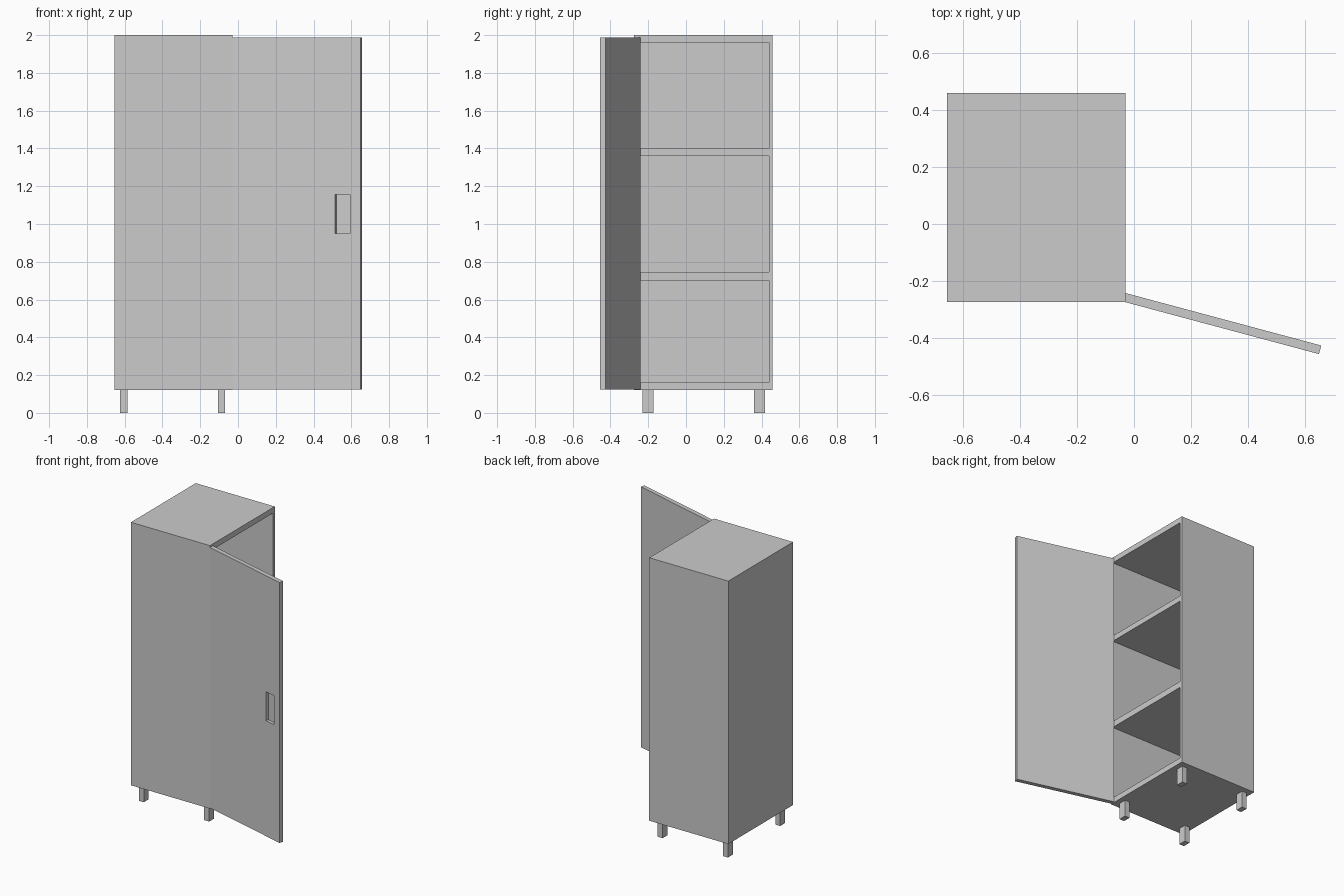
import bpy, bmesh, math
from mathutils import Matrix

if "Cube" in bpy.data.objects:
    bpy.data.objects.remove(bpy.data.objects["Cube"])


def box(name, lo, hi, matrix=None):
    """Axis-aligned box between two corners, optionally placed by a matrix."""
    bm = bmesh.new()
    bmesh.ops.create_cube(bm, size=1)
    for v in bm.verts:
        v.co = [l + (c + 0.5) * (h - l) for c, l, h in zip(v.co, lo, hi)]
    mesh = bpy.data.meshes.new(name)
    bm.to_mesh(mesh)
    bm.free()
    ob = bpy.data.objects.new(name, mesh)
    bpy.context.collection.objects.link(ob)
    if matrix:
        ob.matrix_world = matrix
    return ob


def cut(ob, cutter):
    """Subtract the cutter, then hide it."""
    mod = ob.modifiers.new("cut", "BOOLEAN")
    mod.operation = "DIFFERENCE"
    mod.solver = "EXACT"
    mod.object = cutter
    cutter.hide_render = True
    cutter.display_type = "WIRE"
    cutter.hide_set(True)


X0, X1 = -0.655, -0.03
Y0, Y1 = -0.274, 0.458
Z0, Z1 = 0.12, 2.0
WALL, SLAB = 0.018, 0.04

# Cabinet shell, open on the +x side
shell = box("cabinet_shell", (X0, Y0, Z0), (X1, Y1, Z1))
cavity = box("cavity_cutter", (X0 + WALL, Y0 + WALL, Z0 + SLAB),
             (X1 + 0.1, Y1 - WALL, Z1 - SLAB))
cut(shell, cavity)

# Two shelves, flush with the opening
for name, z, t in (("lower_shelf", 0.70, 0.045), ("upper_shelf", 1.36, 0.04)):
    box(name, (X0 + WALL, Y0 + WALL, z), (X1, Y1 - WALL, z + t))

# Four legs
for side, x in (("left", -0.624), ("right", -0.107)):
    for end, y in (("front", -0.229), ("back", 0.361)):
        box(f"{end}_{side}_leg", (x, y, 0), (x + 0.039, y + 0.056, Z0))

# Door swung open about the front right corner, with a recessed pull
hinge = Matrix.Translation((-0.037, -0.272, 0)) @ Matrix.Rotation(math.radians(-15), 4, "Z")
door = box("door", (0, 0, 0.125), (0.709, 0.031, 1.987), hinge)
pull = box("pull_cutter", (0.571, -0.05, 0.95), (0.653, 0.022, 1.157), hinge)
cut(door, pull)
